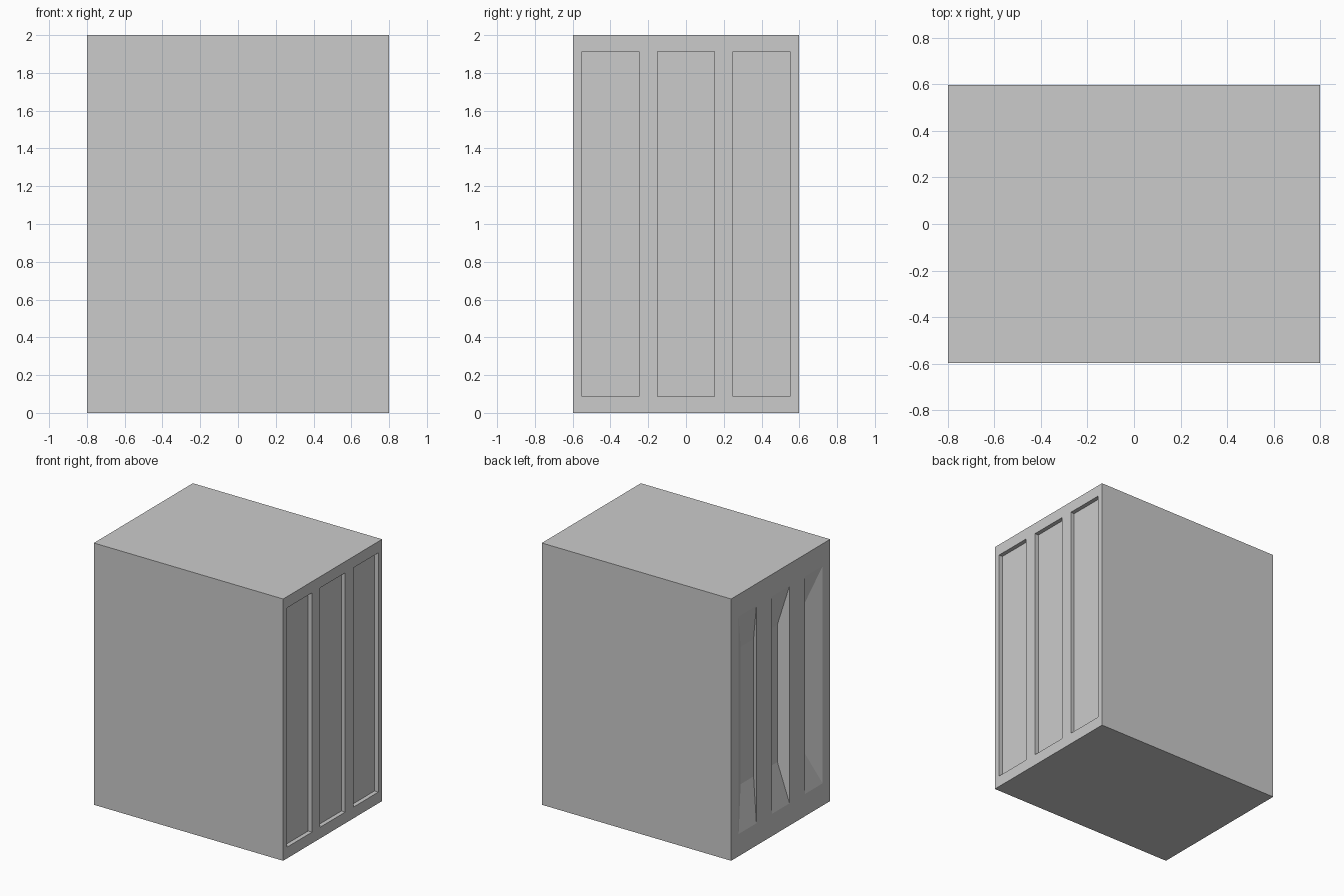
import bpy, bmesh

if "Cube" in bpy.data.objects:
    bpy.data.objects.remove(bpy.data.objects["Cube"])

W, D, H = 1.6, 1.195, 2.0


def loft(name, rings):
    """Solid through rectangles (x, y centre, half y, half z), centred at mid height."""
    bm = bmesh.new()
    loops = []
    for x, yc, hy, hz in rings:
        loops.append([bm.verts.new((x, yc + sy * hy, H / 2 + sz * hz))
                      for sy, sz in ((-1, -1), (1, -1), (1, 1), (-1, 1))])
    for a, b in zip(loops, loops[1:]):
        for i in range(4):
            j = (i + 1) % 4
            bm.faces.new((a[i], a[j], b[j], b[i]))
    bm.faces.new(loops[0])
    bm.faces.new(loops[-1])
    bmesh.ops.recalc_face_normals(bm, faces=bm.faces)
    me = bpy.data.meshes.new(name)
    bm.to_mesh(me)
    bm.free()
    ob = bpy.data.objects.new(name, me)
    bpy.context.collection.objects.link(ob)
    return ob


# Main block
body = loft("cabinet_body", [(-W / 2, 0, D / 2, H / 2), (W / 2, 0, D / 2, H / 2)])

cutters = []
for y in (-0.4, 0.0, 0.4):
    # Shallow straight panels on the right side
    cutters.append(loft("panel_cutter", [(W / 2 - 0.032, y, 0.151, 0.914),
                                         (W / 2 + 0.1, y, 0.151, 0.914)]))
    # Deeper pockets on the left side, tapering toward the centre of the face
    cutters.append(loft("pocket_cutter", [(-W / 2 - 0.1, y, 0.107, 0.83),
                                          (-W / 2, y, 0.107, 0.83),
                                          (-W / 2 + 0.082, y * 0.72, 0.078, 0.525)]))

# Carve the recesses
bpy.context.view_layer.objects.active = body
for c in cutters:
    c.hide_render = True
    mod = body.modifiers.new("carve", 'BOOLEAN')
    mod.operation = 'DIFFERENCE'
    mod.solver = 'EXACT'
    mod.object = c
    bpy.ops.object.modifier_apply(modifier=mod.name)
for c in cutters:
    bpy.data.objects.remove(c, do_unlink=True)
